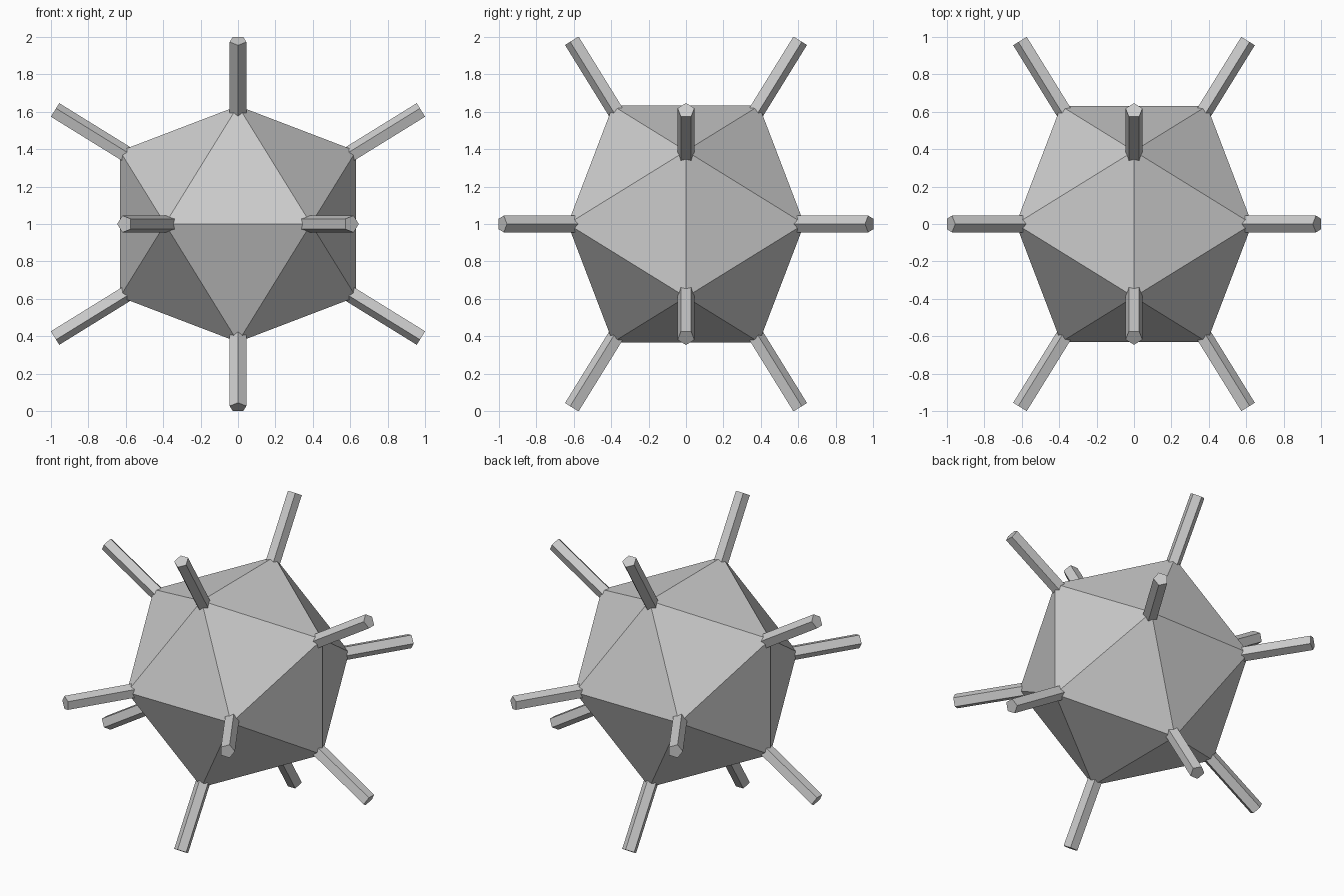
import bpy, bmesh, math
from mathutils import Vector, Matrix

if "Cube" in bpy.data.objects:
    bpy.data.objects.remove(bpy.data.objects["Cube"])

A, B = 0.39, 0.631           # icosahedron corner coordinates
TIP, BASE, RAD = 1.152, 0.66, 0.047
CENTRE = Vector((0, 0, 1))


def finish(bm, name):
    bmesh.ops.recalc_face_normals(bm, faces=bm.faces)
    mesh = bpy.data.meshes.new(name)
    bm.to_mesh(mesh)
    bm.free()
    obj = bpy.data.objects.new(name, mesh)
    obj.location = CENTRE
    bpy.context.collection.objects.link(obj)
    return obj


# Corners, each paired with its mirrored neighbour across the short coordinate
corners = []
for s in (-1, 1):
    for t in (-1, 1):
        for p, q in (((s*B, 0, t*A), (s*B, 0, -t*A)),
                     ((0, s*A, t*B), (0, -s*A, t*B)),
                     ((s*A, t*B, 0), (-s*A, t*B, 0))):
            corners.append((Vector(p), Vector(q)))

# Core: icosahedron as the hull of its corners
bm = bmesh.new()
for p, _ in corners:
    bm.verts.new(p)
bmesh.ops.convex_hull(bm, input=bm.verts)
finish(bm, "core")

# Spikes: five-sided rods, one ridge turned away from the paired corner
for i, (p, q) in enumerate(corners):
    axis = p.normalized()
    out = p - q
    out = (out - axis * out.dot(axis)).normalized()
    side = axis.cross(out)
    bm = bmesh.new()
    rings = []
    for dist in (BASE, TIP):
        ring = []
        for k in range(5):
            a = 2 * math.pi * k / 5
            ring.append(bm.verts.new(axis * dist + RAD * (out * math.cos(a) + side * math.sin(a))))
        rings.append(ring)
        bm.faces.new(ring)
    for k in range(5):
        n = (k + 1) % 5
        bm.faces.new((rings[0][k], rings[0][n], rings[1][n], rings[1][k]))
    finish(bm, f"spike_{i + 1}")
